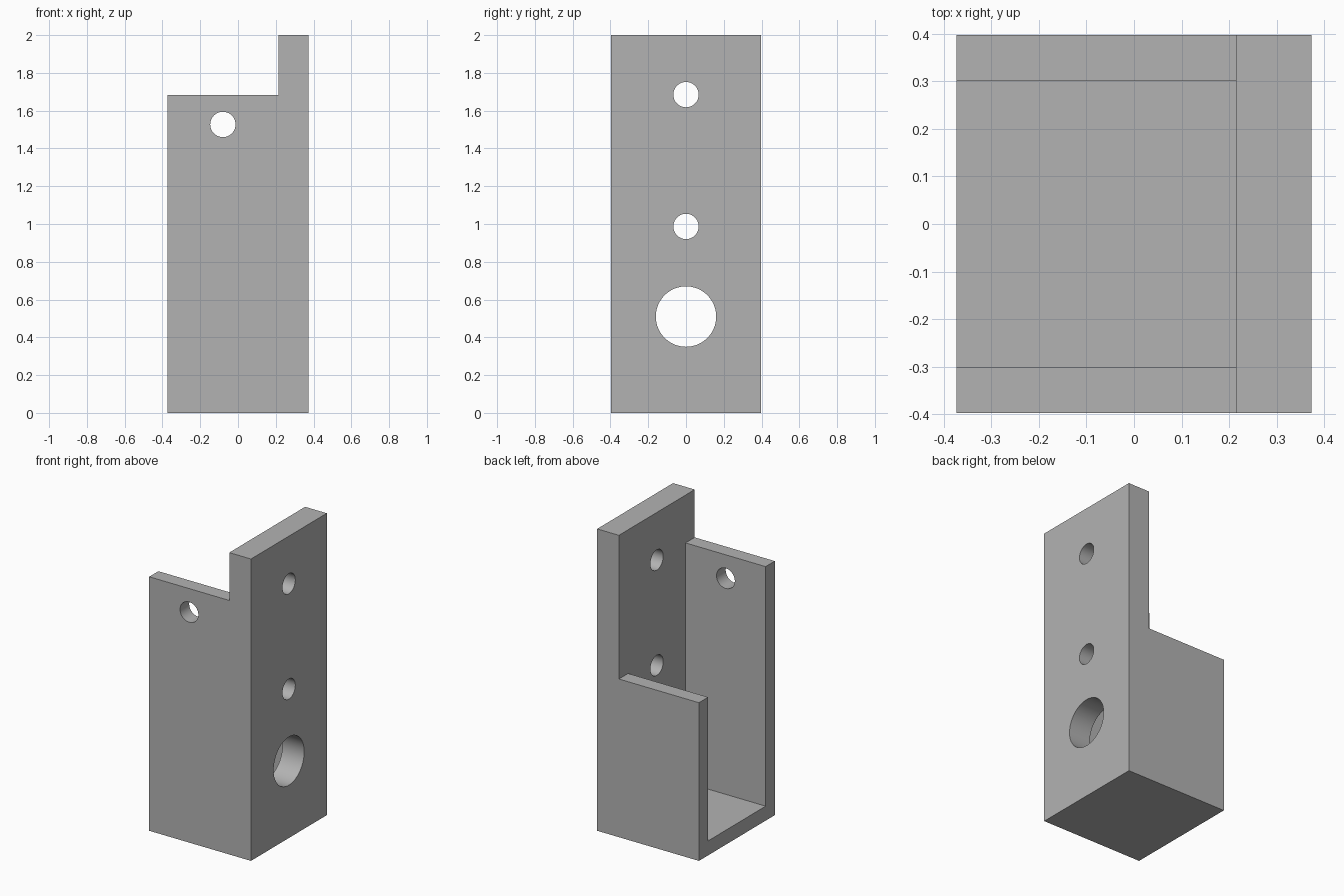
import bpy
import math

if "Cube" in bpy.data.objects:
    bpy.data.objects.remove(bpy.data.objects["Cube"], do_unlink=True)

# Overall sizes
HALF_X, HALF_Y, TOP = 0.373, 0.397, 2.0
PLATE_X = 0.214        # inner face of the thick mounting plate
WALL = 0.096           # side walls and floor
FRONT_TOP, BACK_TOP = 1.683, 1.048
PAD = 0.1              # how far cutters reach past the body

grey = bpy.data.materials.new("plain_grey")
grey.use_nodes = True
colour = (0.45, 0.45, 0.45, 1)
grey.diffuse_color = colour
grey.node_tree.nodes["Principled BSDF"].inputs["Base Color"].default_value = colour


def box(name, low, high):
    centre = [(a + b) / 2 for a, b in zip(low, high)]
    bpy.ops.mesh.primitive_cube_add(size=1, location=centre)
    ob = bpy.context.object
    ob.name = name
    ob.scale = [b - a for a, b in zip(low, high)]
    bpy.ops.object.transform_apply(location=True, rotation=True, scale=True)
    ob.data.materials.append(grey)
    return ob


def drill(name, radius, location, rotation):
    bpy.ops.mesh.primitive_cylinder_add(vertices=64, radius=radius, depth=0.4,
                                        location=location, rotation=rotation)
    ob = bpy.context.object
    ob.name = name
    ob.data.materials.append(grey)
    return ob


def cut(body, cutter):
    cutter.hide_render = True
    mod = body.modifiers.new(cutter.name, "BOOLEAN")
    mod.operation = "DIFFERENCE"
    mod.solver = "EXACT"
    mod.object = cutter
    bpy.context.view_layer.objects.active = body
    bpy.ops.object.modifier_apply(modifier=mod.name)
    bpy.data.objects.remove(cutter, do_unlink=True)


# Solid block
bracket = box("channel_bracket", (-HALF_X, -HALF_Y, 0), (HALF_X, HALF_Y, TOP))

# Open channel between the side walls, and the stepped wall tops
inner = HALF_Y - WALL
left, high = -HALF_X - PAD, TOP + PAD
cut(bracket, box("channel_cutter", (left, -inner, WALL), (PLATE_X, inner, high)))
cut(bracket, box("front_wall_cutter", (left, -HALF_Y - PAD, FRONT_TOP),
                 (PLATE_X, 0, high)))
cut(bracket, box("back_wall_cutter", (left, 0, BACK_TOP),
                 (PLATE_X, HALF_Y + PAD, high)))

# Holes through the mounting plate
for name, radius, z in (("upper_screw_hole", 0.067, 1.685),
                        ("lower_screw_hole", 0.067, 0.987),
                        ("large_hole", 0.16, 0.51)):
    cut(bracket, drill(name, radius, (HALF_X, 0, z), (0, math.pi / 2, 0)))

# Hole through the tall front wall
cut(bracket, drill("front_wall_hole", 0.067, (-0.08, -HALF_Y, 1.527),
                   (math.pi / 2, 0, 0)))

# Round hole walls, crisp edges
bpy.ops.object.select_all(action="DESELECT")
bracket.select_set(True)
bpy.context.view_layer.objects.active = bracket
bpy.ops.object.shade_smooth_by_angle(angle=math.radians(30))
